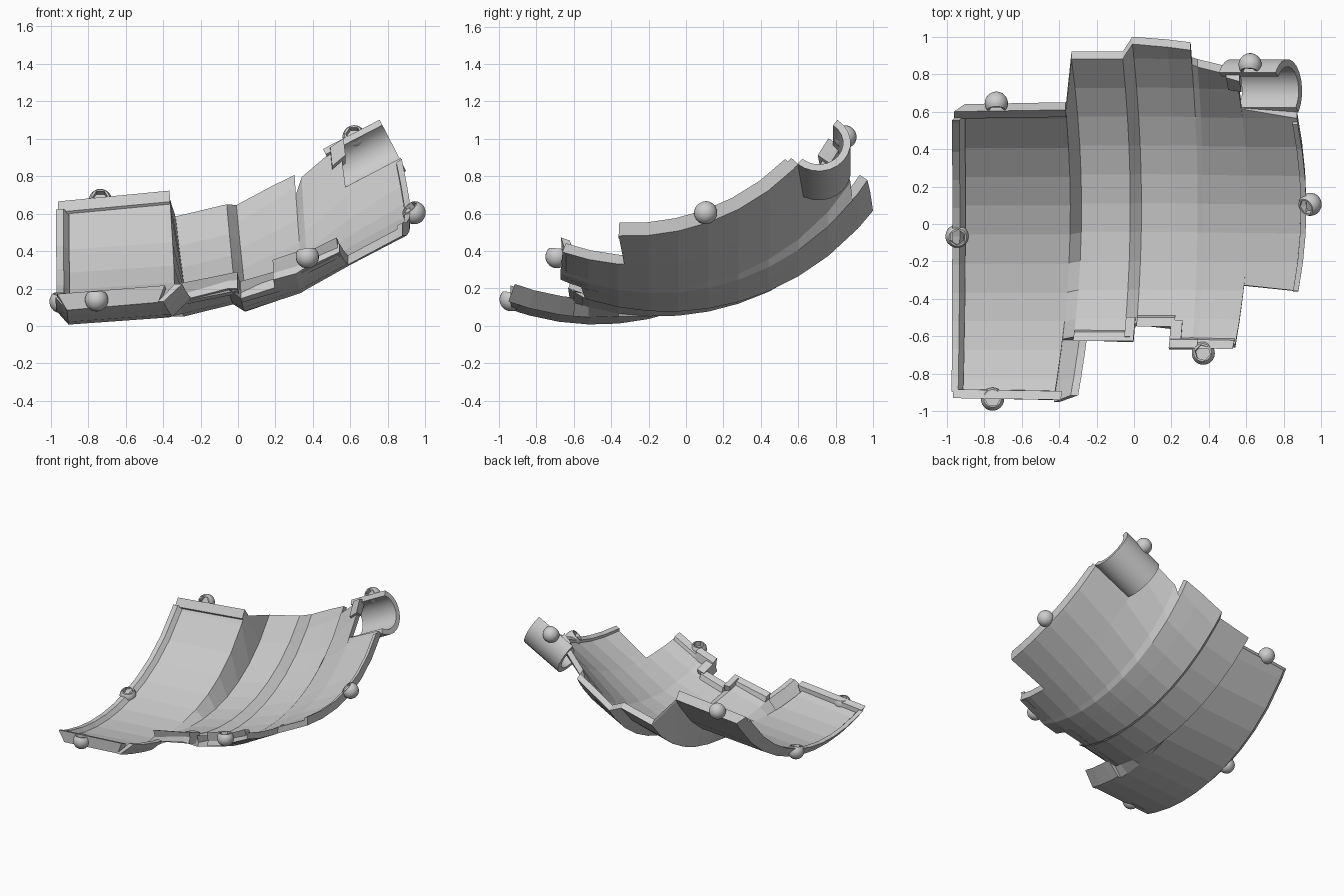
import bpy, bmesh
from math import sin, cos, asin, pi, radians
from mathutils import Vector

old = bpy.data.objects.get("Cube")
if old:
    bpy.data.objects.remove(old)

grey = bpy.data.materials.new("plain_grey")
grey.use_nodes = True
COLOUR = (0.6, 0.6, 0.6, 1)
grey.diffuse_color = COLOUR
grey.node_tree.nodes["Principled BSDF"].inputs["Base Color"].default_value = COLOUR

# Cross-sections along x: x, lowest y, lowest z, arc radius, sideways bulge
STATIONS = [
    (-1.0, -0.48, 0.0, 1.34, 0.0),
    (-0.34, -0.48, 0.045, 1.34, 0.08),
    (-0.28, -0.15, 0.05, 1.39, 0.08),
    (-0.02, -0.15, 0.115, 1.39, 0.06),
    (0.04, -0.10, 0.075, 1.39, 0.06),
    (0.34, -0.15, 0.175, 1.34, 0.05),
    (0.37, -0.17, 0.195, 1.25, 0.05),
    (0.61, -0.25, 0.325, 1.25, 0.12),
    (0.92, -0.30, 0.48, 1.25, 0.2),
]
# Facet lines shared by all plates, so that neighbours meet exactly
FACETS = [-1 + 0.16 * i for i in range(13)]


def section(x):
    for a, b in zip(STATIONS, STATIONS[1:]):
        if x <= b[0]:
            break
    t = (x - a[0]) / (b[0] - a[0])
    return [p + (q - p) * t for p, q in zip(a[1:], b[1:])]


def on_shell(x, y, h, limit):
    """Point on the curved shell, raised inward by h; the section stops changing at limit."""
    y0, z0, r, bulge = section(min(x, limit))
    a = asin((y - y0) / r)
    return Vector((x - bulge * (y - 0.1) ** 2,
                   y0 + (r - h) * sin(a), z0 + r - (r - h) * cos(a)))


def finish(name, bm, smooth=False):
    bmesh.ops.remove_doubles(bm, verts=bm.verts, dist=0.00001)
    bmesh.ops.recalc_face_normals(bm, faces=bm.faces)
    mesh = bpy.data.meshes.new(name)
    bm.to_mesh(mesh)
    bm.free()
    ob = bpy.data.objects.new(name, mesh)
    bpy.context.collection.objects.link(ob)
    mesh.materials.append(grey)
    if smooth:
        bpy.ops.object.select_all(action='DESELECT')
        ob.select_set(True)
        bpy.context.view_layer.objects.active = ob
        bpy.ops.object.shade_smooth_by_angle()
    return ob


def loft(name, rings, smooth=False):
    """Skin a row of closed rings and cap both ends."""
    bm = bmesh.new()
    rows = [[bm.verts.new(p) for p in ring] for ring in rings]
    for a, b in zip(rows, rows[1:]):
        for i in range(len(a)):
            j = (i + 1) % len(a)
            bm.faces.new((a[i], a[j], b[j], b[i]))
    bm.faces.new(rows[0])
    bm.faces.new(rows[-1])
    return finish(name, bm, smooth)


def slab(name, x, front, back, h=0.05, top=None, lean=0.0, limit=1.0):
    """Curved plate; front and back give y at both x ends; lean pushes the top in y."""
    top = top or x
    cuts = [front]
    for y in FACETS + [2]:
        pair = tuple(min(max(y, f), b) for f, b in zip(front, back))
        if pair != cuts[-1]:
            cuts.append(pair)
    rings = [[on_shell(x[0], ya, 0, limit), on_shell(x[1], yb, 0, limit),
              on_shell(top[1], yb + lean, h, limit),
              on_shell(top[0], ya + lean, h, limit)] for ya, yb in cuts]
    return loft(name, rings)


# Main plates and the steps that join them
slab("wide_plate", (-0.9, -0.34), (-0.92, -0.93), (0.62, 0.64))
slab("first_step", (-0.34, -0.28), (-0.62, -0.62), (0.64, 0.92))
slab("second_plate", (-0.28, -0.02), (-0.62, -0.63), (0.92, 0.92))
slab("second_step", (-0.02, 0.04), (-0.63, -0.54), (0.92, 1.0))
slab("third_plate_notched", (0.04, 0.22), (-0.54, -0.56), (1.0, 0.985))
slab("third_plate_full", (0.22, 0.34), (-0.67, -0.67), (0.985, 0.97))
slab("third_step", (0.34, 0.37), (-0.67, -0.67), (0.89, 0.88))
slab("fourth_plate", (0.37, 0.61), (-0.67, -0.66), (0.88, 0.83))
slab("end_plate", (0.61, 0.92), (-0.33, -0.36), (0.65, 0.6))

# Raised lips round the wide plate
slab("left_lip", (-0.9, -0.87), (-0.92, -0.92), (0.62, 0.62), 0.08, (-0.97, -0.93))
slab("wide_front_lip", (-0.9, -0.34), (-0.93, -0.94), (-0.88, -0.89), 0.085,
     (-0.96, -0.3), -0.03, -0.34)
slab("wide_back_lip", (-0.9, -0.34), (0.6, 0.61), (0.64, 0.65), 0.065,
     (-0.96, -0.34), 0.015)
slab("wide_right_lip", (-0.34, -0.31), (-0.95, -0.95), (-0.6, -0.6), 0.1,
     (-0.25, -0.21), 0, -0.34)

# Front lips of the narrower plates and the notch
for name, x, y, h, limit in [("second_front_lip", (-0.28, 0.03), -0.6, 0.085, -0.02),
                             ("notch_lip", (0.04, 0.24), -0.52, 0.085, 1),
                             ("third_front_lip", (0.22, 0.37), -0.65, 0.1, 1),
                             ("fourth_front_lip", (0.37, 0.6), -0.64, 0.075, 1)]:
    slab(name, x, (y, y), (y + 0.05, y + 0.05), h, None, -0.055, limit)
slab("notch_left_wall", (-0.02, 0.03), (-0.63, -0.63), (-0.52, -0.52), 0.085, limit=-0.02)
slab("notch_right_wall", (0.22, 0.28), (-0.67, -0.67), (-0.54, -0.54), 0.09)
slab("end_lip", (0.89, 0.92), (-0.36, -0.36), (0.58, 0.58), 0.07)

# Scooped half pipe at the back right corner of the shell
axis = Vector((0.89, 0, 0.46))
up = Vector((-0.46, 0, 0.89))
start = Vector((0.57, 0.71, 0.85))
rings = []
for i in range(13):
    a = radians(-42 + 186 * i / 12)
    out = Vector((0, 1, 0)) * sin(a) - up * cos(a)
    rings.append([start + out * r + axis * d
                  for r, d in ((0.17, -0.06), (0.17, 0.28), (0.13, 0.28), (0.13, -0.06))])
loft("half_pipe", rings, True)
slab("pipe_bracket", (0.55, 0.63), (0.78, 0.77), (0.85, 0.83), 0.08)


# Ball studs with hexagonal sockets
def stud(name, place, facing):
    hexagon = lambda a: 0.042 * cos(pi / 6) / cos(a % (pi / 3) - pi / 6)
    rings = []
    for k in range(10):
        lat = radians(-80 + k * 120 / 9)
        rings.append((lambda a, r=0.062 * cos(lat): r, 0.062 * sin(lat)))
    rings += [(hexagon, 0.04), (hexagon, 0.0)]
    turns = [i * pi / 12 for i in range(24)]
    ob = loft(name, [[Vector((f(a) * cos(a), f(a) * sin(a), z)) for a in turns]
                     for f, z in rings], True)
    ob.location = place
    ob.rotation_mode = 'QUATERNION'
    ob.rotation_quaternion = Vector(facing).to_track_quat('Z', 'Y')


stud("left_back_stud", (-0.735, 0.645, 0.67), (0, -0.9, 0.4))
stud("left_edge_stud", (-0.945, -0.065, 0.13), (0.1, -0.2, 1))
stud("left_front_stud", (-0.755, -0.935, 0.14), (0, 0.1, 1))
stud("right_front_stud", (0.37, -0.69, 0.37), (-0.1, 0.1, 1))
stud("right_edge_stud", (0.94, 0.105, 0.605), (-0.6, -0.4, 0.7))
stud("pipe_stud", (0.62, 0.85, 1.01), (-0.1, -0.9, 0.4))
